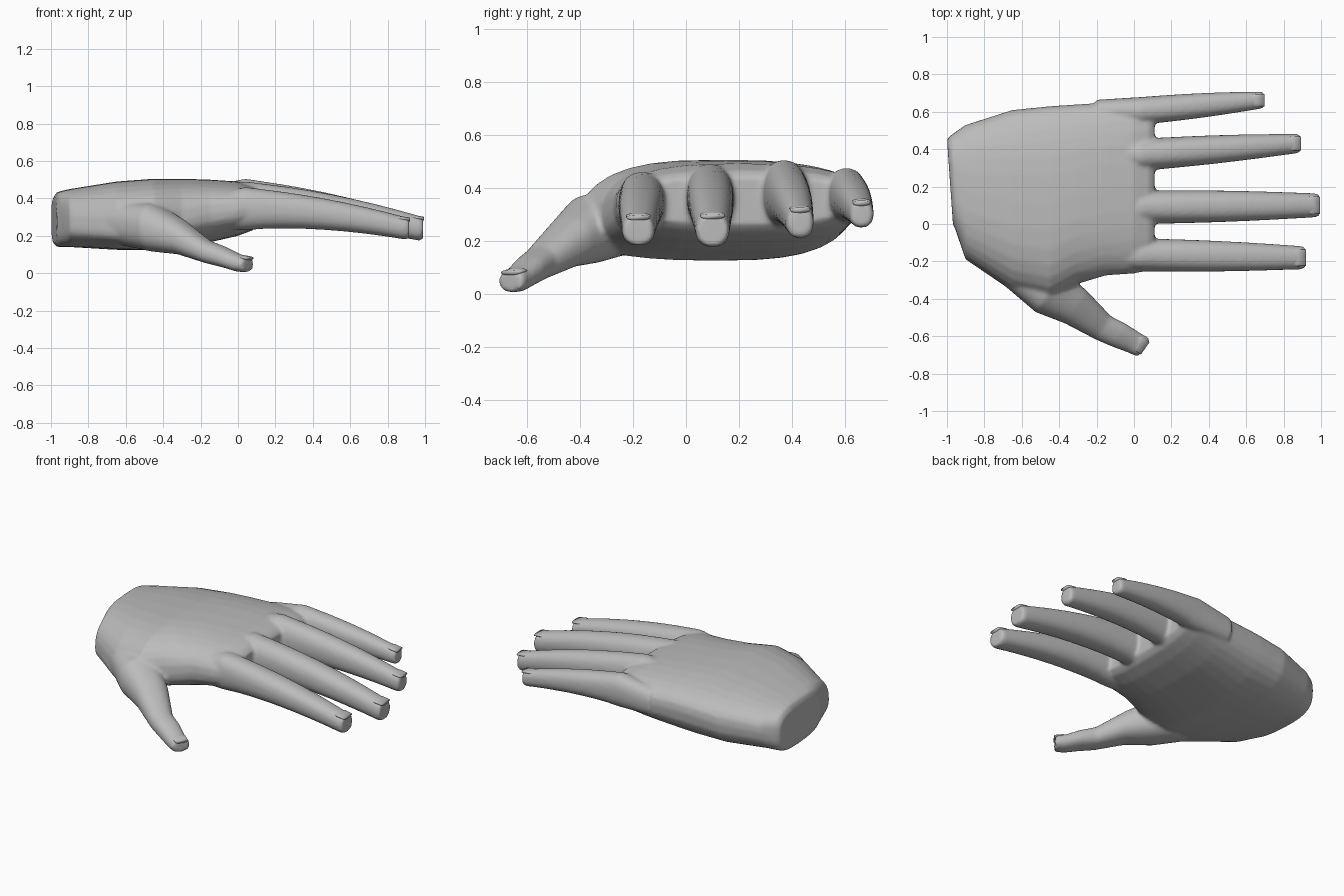
import bpy, bmesh, math
from mathutils import Vector

if "Cube" in bpy.data.objects:
    bpy.data.objects.remove(bpy.data.objects["Cube"])

N = 32  # points around each cross-section


def spow(v, e):
    return math.copysign(abs(v) ** e, v)


def palm_ring(x, yl, yr, ml, mr, top, bot, shear=0.0, n=2.6):
    """Squarish section in the YZ plane with its own side, top and bottom limits."""
    pts = []
    for i in range(N):
        a = 2 * math.pi * i / N
        c, s = spow(math.cos(a), 2 / n), spow(math.sin(a), 2 / n)
        y = (yl + yr) / 2 + (yr - yl) / 2 * c
        mid = ml + (mr - ml) * (c + 1) / 2
        z = mid + s * ((top - mid) if s > 0 else (mid - bot))
        pts.append(Vector((x + shear * y, y, z)))
    return pts


def tube_ring(centre, w, h, side=(0, 1, 0), n=2.3):
    """Oval section around a digit."""
    side, centre = Vector(side), Vector(centre)
    pts = []
    for i in range(N):
        a = 2 * math.pi * i / N
        pts.append(centre + side * w * spow(math.cos(a), 2 / n)
                   + Vector((0, 0, h * spow(math.sin(a), 2 / n))))
    return pts


def loft(bm, rings):
    loops = [[bm.verts.new(p) for p in r] for r in rings]
    for a, b in zip(loops, loops[1:]):
        for i in range(N):
            j = (i + 1) % N
            bm.faces.new((a[i], a[j], b[j], b[i]))
    bm.faces.new(loops[0])
    bm.faces.new(loops[-1])


def finish(name, bm, mat):
    bmesh.ops.recalc_face_normals(bm, faces=bm.faces[:])
    me = bpy.data.meshes.new(name)
    bm.to_mesh(me)
    bm.free()
    me.materials.append(mat)
    for p in me.polygons:
        p.use_smooth = True
    ob = bpy.data.objects.new(name, me)
    bpy.context.collection.objects.link(ob)
    return ob


def lerp(a, b, t):
    return a + (b - a) * t


grey = bpy.data.materials.new("grey")
grey.diffuse_color = (0.5, 0.5, 0.5, 1)
grey.use_nodes = True
grey.node_tree.nodes["Principled BSDF"].inputs["Base Color"].default_value = grey.diffuse_color

hand = bmesh.new()

# palm and wrist: x, y left/right, side heights left/right, top, bottom
loft(hand, [
    palm_ring(-0.968, 0.00, 0.455, 0.27, 0.30, 0.40, 0.16, -0.07, 3),
    palm_ring(-0.955, -0.035, 0.475, 0.27, 0.30, 0.435, 0.14, -0.05, 3),
    palm_ring(-0.90, -0.19, 0.53, 0.25, 0.31, 0.45, 0.14),
    palm_ring(-0.65, -0.36, 0.61, 0.22, 0.33, 0.49, 0.125),
    palm_ring(-0.45, -0.41, 0.63, 0.24, 0.35, 0.505, 0.125),
    palm_ring(-0.30, -0.32, 0.64, 0.28, 0.355, 0.505, 0.145),
    palm_ring(-0.15, -0.275, 0.65, 0.32, 0.36, 0.50, 0.165),
    palm_ring(0.00, -0.265, 0.665, 0.335, 0.365, 0.49, 0.20),
    palm_ring(0.08, -0.25, 0.665, 0.345, 0.37, 0.465, 0.23),
    palm_ring(0.11, -0.22, 0.64, 0.35, 0.37, 0.44, 0.26),
])

# fingers: base (y, z, half width, half height), tip (x, y, z, half width, half height)
FINGERS = {
    "index": ((-0.165, 0.345, 0.088, 0.115), (0.915, -0.18, 0.24, 0.062, 0.060)),
    "middle": ((0.090, 0.365, 0.090, 0.125), (0.99, 0.10, 0.24, 0.064, 0.066)),
    "ring": ((0.370, 0.375, 0.086, 0.130), (0.89, 0.43, 0.268, 0.052, 0.060)),
    "little": ((0.605, 0.370, 0.074, 0.105), (0.695, 0.662, 0.30, 0.046, 0.052)),
}
nails = []
for name, (b, t) in FINGERS.items():
    rings = [tube_ring((-0.2, b[0], b[1] - 0.02), b[2] * 0.8, b[3] * 0.8)]
    x0 = 0.04
    for k in range(9):
        f = k / 8
        x = lerp(x0, t[0] - 0.02, f)
        bulge = 0.006 * math.sin(math.pi * f)
        rings.append(tube_ring((x, lerp(b[0], t[1], f), lerp(b[1], t[2], f ** 1.8)),
                               lerp(b[2], t[3], f) + bulge, lerp(b[3], t[4], f ** 0.8)))
    rings.append(tube_ring((t[0], t[1], t[2]), t[3] * 0.88, t[4] * 0.88))
    loft(hand, rings)
    nails.append((name, Vector((t[0] + 0.004, t[1], t[2] + t[4] * 0.72)),
                  Vector((1, 0, 0)), t[3] * 0.75))

# thumb: runs forward, outward and down
SIDE = (0.57, 0.82, 0)
loft(hand, [tube_ring((x, y, z), w, h, SIDE) for x, y, z, w, h in (
    (-0.66, -0.20, 0.27, 0.12, 0.11),
    (-0.45, -0.36, 0.245, 0.135, 0.130),
    (-0.31, -0.445, 0.195, 0.105, 0.095),
    (-0.165, -0.555, 0.115, 0.075, 0.062),
    (-0.08, -0.595, 0.088, 0.072, 0.056),
    (0.00, -0.635, 0.056, 0.062, 0.048),
    (0.04, -0.655, 0.048, 0.060, 0.043),
    (0.055, -0.663, 0.046, 0.052, 0.037))])
nails.append(("thumb", Vector((0.06, -0.665, 0.076)), Vector((0.82, -0.57, 0)), 0.042))

# fuse digits and palm into one smooth skin
skin = finish("hand", hand, grey)
rem = skin.modifiers.new("fuse", 'REMESH')
rem.mode = 'VOXEL'
rem.voxel_size = 0.011
rem.use_smooth_shade = True
smooth = skin.modifiers.new("soften", 'SMOOTH')
smooth.factor = 0.5
smooth.iterations = 5

# nails: thin curved plates along the top of each digit tip
for name, end, d, w in nails:
    bm = bmesh.new()
    side = Vector((-d.y, d.x, 0))
    loft(bm, [tube_ring(end - d * 0.09 + Vector((0, 0, 0.012)), w * 0.6, 0.008, side),
              tube_ring(end - d * 0.05 + Vector((0, 0, 0.010)), w, 0.012, side),
              tube_ring(end + Vector((0, 0, 0.004)), w * 0.95, 0.010, side)])
    finish(name + "_nail", bm, grey)
